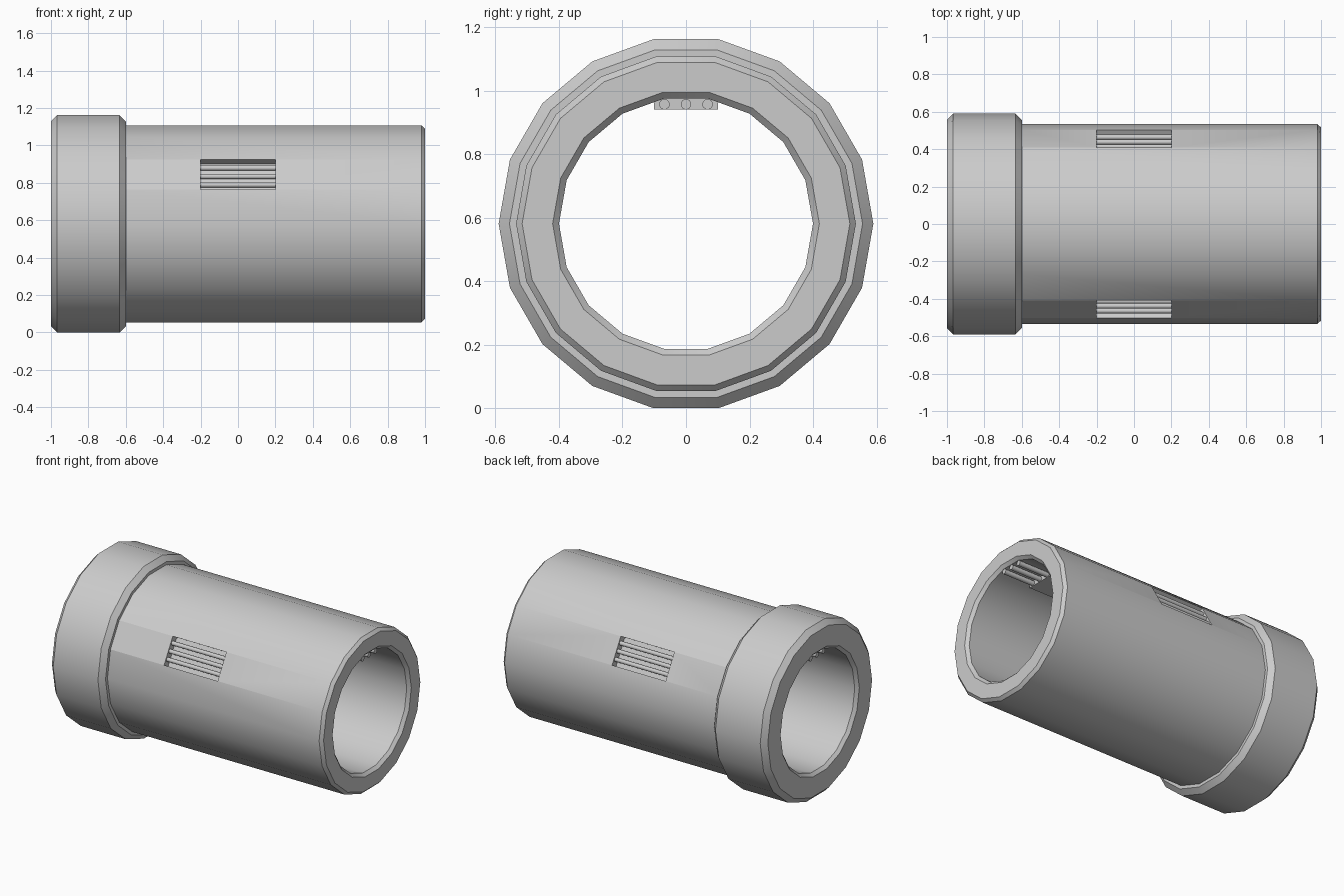
import bpy, bmesh, math
from mathutils import Matrix

if "Cube" in bpy.data.objects:
    bpy.data.objects.remove(bpy.data.objects["Cube"])

CZ = 0.581  # height of the tube axis


def finish(name, bm, smooth=True):
    bmesh.ops.recalc_face_normals(bm, faces=bm.faces)
    me = bpy.data.meshes.new(name)
    bm.to_mesh(me)
    bm.free()
    ob = bpy.data.objects.new(name, me)
    bpy.context.collection.objects.link(ob)
    if smooth:
        bpy.ops.object.select_all(action='DESELECT')
        ob.select_set(True)
        bpy.context.view_layer.objects.active = ob
        bpy.ops.object.shade_smooth_by_angle(angle=math.radians(30))
    return ob


def lathe(name, profile, sides=18):
    """Revolve a closed (x, radius) profile around the tube axis."""
    bm = bmesh.new()
    rings = []
    for i in range(sides):
        a = 2 * math.pi * i / sides
        rings.append([bm.verts.new((x, r * math.cos(a), CZ + r * math.sin(a))) for x, r in profile])
    n = len(profile)
    for i in range(sides):
        p, q = rings[i], rings[(i + 1) % sides]
        for k in range(n):
            bm.faces.new((p[k], p[(k + 1) % n], q[(k + 1) % n], q[k]))
    return finish(name, bm)


def polar(angle, r, t):
    """Point at radial distance r and tangential offset t."""
    c, s = math.cos(angle), math.sin(angle)
    return r * c - t * s, CZ + r * s + t * c


def rod(name, x0, x1, y, z, radius):
    bm = bmesh.new()
    m = Matrix.Translation(((x0 + x1) / 2, y, z)) @ Matrix.Rotation(math.pi / 2, 4, 'Y')
    bmesh.ops.create_cone(bm, cap_ends=True, segments=16, radius1=radius, radius2=radius,
                          depth=x1 - x0, matrix=m)
    return finish(name, bm)


def box(name, centre, size, angle=0.0):
    bm = bmesh.new()
    m = Matrix.Translation(centre) @ Matrix.Rotation(angle, 4, 'X') @ Matrix.Diagonal((*size, 1))
    bmesh.ops.create_cube(bm, size=1, matrix=m)
    return finish(name, bm, False)


# Main tube and collar in one profile
tube = lathe("tube_body", [
    (-1, 0.42), (-1, 0.556), (-0.967, 0.59), (-0.633, 0.59), (-0.6, 0.556), (-0.6, 0.535),
    (0.98, 0.535), (1, 0.516), (1, 0.42), (0.98, 0.40), (-0.98, 0.40)])

# Side windows: shallow pockets, each with three rods
for side, deg in (("front", 150), ("back", 30)):
    a = math.radians(deg)
    y, z = polar(a, 0.528, 0)
    cutter = box(side + "_window_cutter", (0, y, z), (0.4, 0.1, 0.185), a)
    cutter.hide_render = True
    mod = tube.modifiers.new(side + "_window", 'BOOLEAN')
    mod.operation = 'DIFFERENCE'
    mod.solver = 'EXACT'
    mod.object = cutter
    bpy.context.view_layer.objects.active = tube
    bpy.ops.object.modifier_apply(modifier=mod.name)
    bpy.data.objects.remove(cutter)
    for k in (-1, 0, 1):
        y, z = polar(a, 0.506, 0.052 * k)
        rod(f"{side}_window_rod_{k + 2}", -0.21, 0.21, y, z, 0.014)

# Inner rail with three long rods under the top of the bore
box("inner_rail", (0, 0, 0.96), (1.5, 0.2, 0.04))
for k in (-1, 0, 1):
    rod(f"inner_rod_{k + 2}", -0.98, 0.98, 0.068 * k, 0.957, 0.0165)
